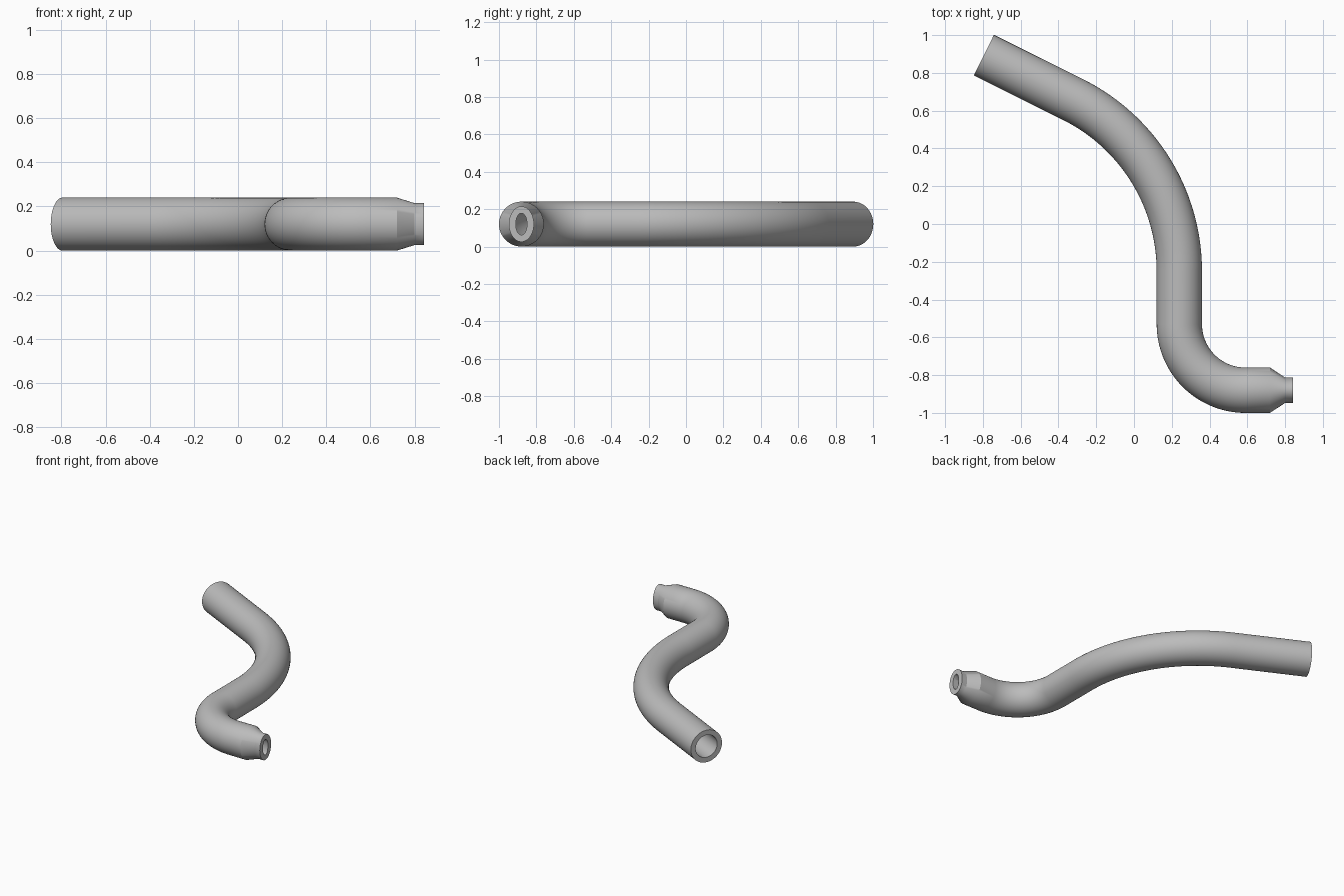
import bpy, bmesh
from math import sin, cos, pi, radians

cube = bpy.data.objects.get("Cube")
if cube:
    bpy.data.objects.remove(cube, do_unlink=True)

SIDES = 64
RADIUS = 0.12
WALL = 0.037
TIP_WIDTH, TIP_HEIGHT = 0.067, 0.095

# Plain grey for the whole hose
grey = bpy.data.materials.new("plain grey")
grey.use_nodes = True
colour = (0.5, 0.5, 0.5, 1)
grey.diffuse_color = colour
grey.node_tree.nodes["Principled BSDF"].inputs["Base Color"].default_value = colour


def bend(cx, cy, radius, start, end, turn, steps):
    """Stations on an arc: x, y, heading, half width, half height."""
    result = []
    for i in range(steps + 1):
        a = radians(start + (end - start) * i / steps)
        result.append((cx + radius * cos(a), cy + radius * sin(a),
                       a + turn * pi / 2, RADIUS, RADIUS))
    return result


# Centre line: straight end, wide bend, straight run, tight bend, oval tip
slope = radians(-26.5)
stations = [(-0.795, 0.894, slope, RADIUS, RADIUS)]
stations += bend(-0.775, -0.25, 1.015, 63.5, 0, -1, 36)
stations += bend(0.59, -0.53, 0.35, 180, 270, 1, 32)
stations += [(0.72, -0.88, 0, RADIUS, RADIUS),
             (0.80, -0.88, 0, TIP_WIDTH, TIP_HEIGHT),
             (0.843, -0.88, 0, TIP_WIDTH, TIP_HEIGHT)]


def ring(bm, station, inset):
    x, y, heading, width, height = station
    verts = []
    for i in range(SIDES):
        a = 2 * pi * i / SIDES
        side = (width - inset) * cos(a)
        verts.append(bm.verts.new((x - side * sin(heading),
                                   y + side * cos(heading),
                                   RADIUS + (height - inset) * sin(a))))
    return verts


# Hose: outer skin out, inner bore back, closed by the two end rims
bm = bmesh.new()
rings = [ring(bm, s, 0) for s in stations]
rings += [ring(bm, s, WALL) for s in reversed(stations)]
for a, b in zip(rings, rings[1:] + rings[:1]):
    for i in range(SIDES):
        j = (i + 1) % SIDES
        bm.faces.new((a[i], a[j], b[j], b[i]))
bmesh.ops.recalc_face_normals(bm, faces=bm.faces)
mesh = bpy.data.meshes.new("bent_hose")
bm.to_mesh(mesh)
bm.free()
mesh.materials.append(grey)
hose = bpy.data.objects.new("bent_hose", mesh)
bpy.context.collection.objects.link(hose)

bpy.ops.object.select_all(action="DESELECT")
hose.select_set(True)
bpy.context.view_layer.objects.active = hose
bpy.ops.object.shade_smooth_by_angle(angle=radians(30))
